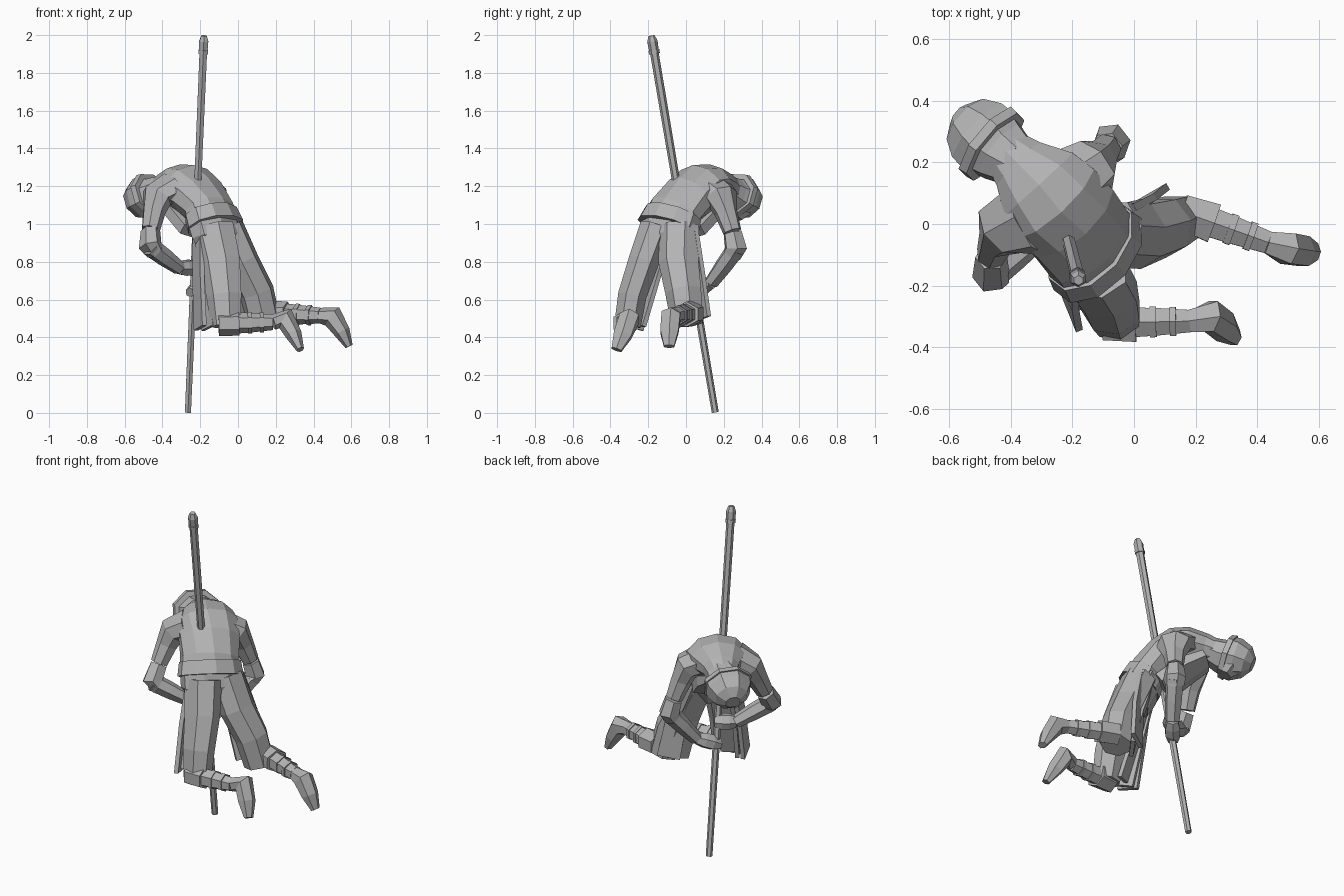
import bpy, bmesh, math
from mathutils import Vector as V

if "Cube" in bpy.data.objects:
    bpy.data.objects.remove(bpy.data.objects["Cube"])

grey = bpy.data.materials.new("plain grey")
grey.use_nodes = True
GREY = (0.45, 0.45, 0.45, 1)
grey.diffuse_color = GREY
grey.node_tree.nodes["Principled BSDF"].inputs["Base Color"].default_value = GREY


def loft(name, rings, side, sides=8, turn=0.5):
    """Skin rings of (centre, half width, half depth); side is the width direction,
    either one vector or one for each ring."""
    bm = bmesh.new()
    pts = [V(r[0]) for r in rings]
    last = len(pts) - 1
    loops = []
    for i, (c, a, b) in enumerate(rings):
        t = (pts[min(i + 1, last)] - pts[max(i - 1, 0)]).normalized()
        s = V(side[i] if isinstance(side, list) else side)
        s = (s - t * s.dot(t)).normalized()
        d = t.cross(s)
        k = 1 / math.cos(math.pi / sides)
        loop = []
        for j in range(sides):
            ang = (j + turn) * math.tau / sides
            loop.append(bm.verts.new(pts[i] + s * a * k * math.cos(ang) + d * b * k * math.sin(ang)))
        loops.append(loop)
    for p, q in zip(loops, loops[1:]):
        for j in range(sides):
            n = (j + 1) % sides
            bm.faces.new((p[j], p[n], q[n], q[j]))
    bm.faces.new(loops[0][::-1])
    bm.faces.new(loops[-1])
    bmesh.ops.recalc_face_normals(bm, faces=bm.faces)
    me = bpy.data.meshes.new(name)
    bm.to_mesh(me)
    bm.free()
    me.materials.append(grey)
    ob = bpy.data.objects.new(name, me)
    bpy.context.collection.objects.link(ob)
    return ob


X, Y = (1, 0, 0), (0, 1, 0)
HIP, MID, CHEST = (-.6, -.8, 0), (-.7, -.7, 0), (-.78, -.62, 0)
FORWARD = (-.62, .78, 0)

# Long pole with a collar and a blunt cap
foot_end, top_end = V((-.265, .155, .003)), V((-.18, -.183, 1.997))


def along(f):
    return foot_end.lerp(top_end, f)


loft("pole", [(along(0), .016, .016), (along(.97), .02, .02)], X, 6)
loft("pole_cap", [(along(.96), .022, .022), (along(.985), .024, .024), (along(1), .014, .014)], X, 6)
loft("pole_collar", [(along(.952), .025, .025), (along(.962), .025, .025)], X, 6)

# Torso bent forward, with a loose robe front and a waist sash
loft("torso", [
    ((-.125, -.09, .99), .17, .11), ((-.15, -.06, 1.07), .16, .105),
    ((-.205, .015, 1.145), .165, .115), ((-.265, .075, 1.19), .17, .125),
    ((-.31, .13, 1.205), .15, .105), ((-.37, .19, 1.195), .1, .08),
    ((-.43, .25, 1.165), .07, .06)],
    [HIP, HIP, MID, CHEST, CHEST, MID, MID], 10)
loft("robe_front", [((-.37, .18, 1.13), .09, .035), ((-.29, .1, 1.07), .12, .05),
                    ((-.2, .0, .97), .13, .05)], MID, 6)
loft("waist_sash", [((-.118, -.098, .985), .18, .122), ((-.143, -.068, 1.055), .168, .116)], HIP, 10)
loft("hips", [((-.135, -.075, 1.02), .165, .105), ((-.11, -.1, .93), .165, .1),
              ((-.1, -.11, .84), .11, .07)], HIP, 8)

# Head hanging forward, under a rounded cap with a rim
loft("head", [((-.38, .2, 1.19), .08, .07), ((-.43, .235, 1.16), .1, .085),
              ((-.47, .27, 1.14), .115, .1)], MID)
loft("jaw", [((-.48, .28, 1.12), .085, .07), ((-.455, .265, 1.06), .07, .055),
             ((-.445, .255, 1.03), .045, .03)], MID, 6)
loft("cap_rim", [((-.45, .25, 1.158), .128, .112), ((-.472, .268, 1.147), .132, .118)], MID)
loft("cap", [((-.465, .262, 1.15), .122, .11), ((-.5, .295, 1.135), .118, .108),
             ((-.54, .332, 1.115), .088, .085), ((-.565, .353, 1.1), .04, .04)], MID)


# Arms: broad shoulder flap into a sleeve, flared elbow cuff, forearm and gripping fist
def arm(tag, shoulder, sleeve, upper, elbow, wrist, hand):
    s, p, u, e, w, h = map(V, (shoulder, sleeve, upper, elbow, wrist, hand))
    loft(tag + "_sleeve", [(s, .12, .07), (p, .09, .07), (p.lerp(u, .45), .056, .055),
                           (u, .045, .045)], FORWARD, 7)
    loft(tag + "_elbow_cuff", [(u.lerp(e, .1), .045, .045), (e, .052, .056),
                               (e.lerp(w, .15), .046, .05)], CHEST, 6)
    loft(tag + "_forearm", [(e, .045, .045), (e.lerp(w, .5), .042, .042), (w, .032, .036)], CHEST, 6)
    loft(tag + "_hand", [(w, .028, .032), (w.lerp(h, .5), .036, .042), (h, .036, .042),
                         (h + (h - w) * .5, .022, .028)], CHEST, 6)


arm("left", (-.345, .02, 1.2), (-.43, -.015, 1.145), (-.463, -.1, .97), (-.465, -.165, .88),
    (-.31, -.04, .765), (-.25, .015, .77))
arm("right", (-.225, .12, 1.2), (-.135, .185, 1.145), (-.09, .245, .96), (-.072, .265, .87),
    (-.165, .135, .69), (-.225, .065, .655))


# Legs: wide trouser, banded shin and a boot pointing down behind
def leg(tag, thigh, width, depth, knee, ankle, heel, ball, toe, side):
    k, a = V(knee), V(ankle)
    loft(tag + "_trouser", list(zip(thigh, width, depth)), side, 7)
    loft(tag + "_knee_cuff", [(k.lerp(a, -.25), .056, .058), (k.lerp(a, .22), .064, .058)], Y, 6)
    loft(tag + "_shin", [(k, .05, .05), (k.lerp(a, .5), .045, .045), (a, .036, .036)], Y, 6)
    for i, f in enumerate((.42, .7)):
        r = .055 - .012 * f
        loft(f"{tag}_shin_band_{i + 1}", [(k.lerp(a, f), r, r), (k.lerp(a, f + .09), r, r)], Y, 6)
    loft(tag + "_boot", [(a, .036, .036), (heel, .05, .052), (ball, .048, .038),
                         (toe, .027, .018)], Y, 6)


leg("right_leg", [(-.06, -.03, .98), (.02, -.035, .8), (.1, -.01, .64), (.14, .01, .475)],
    (.1, .1, .09, .08), (.085, .085, .085, .08), (.21, .02, .525), (.435, -.06, .515),
    (.5, -.08, .51), (.55, -.088, .43), (.588, -.09, .352), Y)
leg("left_leg", [(-.13, -.16, .98), (-.09, -.225, .8), (-.07, -.285, .62), (-.06, -.31, .46)],
    (.105, .1, .088, .075), (.08, .075, .07, .065), (-.045, -.32, .475), (.185, -.315, .48),
    (.25, -.3, .5), (.295, -.335, .415), (.33, -.368, .335), X)

# Hanging cloth panels in front of each thigh
for name, points, half, side in (
        ("left_outer_panel", [(-.21, -.17, .96), (-.21, -.23, .72), (-.2, -.29, .45)], .058, (-.35, .9, 0)),
        ("left_middle_panel", [(-.2, -.13, .96), (-.18, -.21, .72), (-.155, -.28, .45)], .055, (.5, -.8, 0)),
        ("left_inner_panel", [(-.18, -.1, .94), (-.17, -.17, .72), (-.14, -.25, .46)], .06, (.8, .4, 0)),
        ("right_outer_panel", [(-.04, .03, .96), (.02, .06, .74), (.055, .09, .5)], .06, (.85, .5, 0)),
        ("right_inner_panel", [(-.12, .0, .94), (-.03, .02, .72), (.04, .03, .48)], .06, HIP)):
    loft(name, [(p, half * (.85 + .12 * i), .012) for i, p in enumerate(points)], side, 4)
